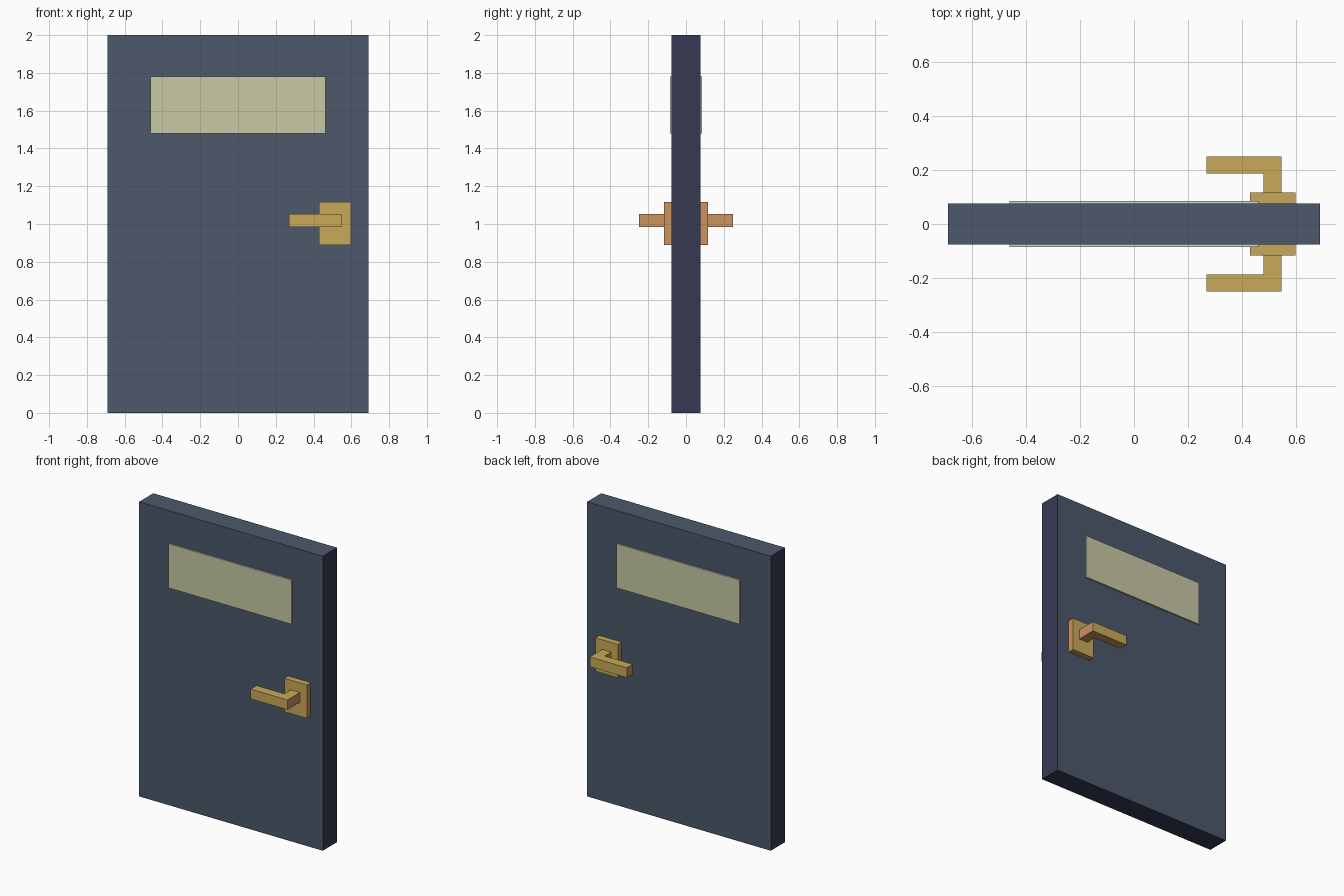
import bpy
import bmesh

if "Cube" in bpy.data.objects:
    bpy.data.objects.remove(bpy.data.objects["Cube"])


def make_material(name, rgb):
    """Flat colour from 0-255 sRGB values."""
    def lin(c):
        c /= 255
        return c / 12.92 if c <= 0.04045 else ((c + 0.055) / 1.055) ** 2.4
    mat = bpy.data.materials.new(name)
    mat.diffuse_color = (*[lin(c) for c in rgb], 1)
    mat.use_nodes = True
    mat.node_tree.nodes["Principled BSDF"].inputs["Base Color"].default_value = mat.diffuse_color
    return mat


slate = make_material("slate_blue", (76, 88, 107))
slate_edge = make_material("dark_slate_edge", (54, 58, 84))
gold = make_material("gold", (200, 170, 90))
gold_edge = make_material("copper_edge", (203, 147, 96))
glass = make_material("pale_glass", (200, 202, 164))
glass_edge = make_material("grey_glass_edge", (208, 214, 206))


def prism(name, outline, z0, z1, mats, is_edge, mirrored=False):
    """Extrude an xy outline from z0 to z1; edge faces get the second material."""
    bm = bmesh.new()
    base = bm.faces.new([bm.verts.new((x, y, z0)) for x, y in outline])
    grown = bmesh.ops.extrude_face_region(bm, geom=[base])["geom"]
    top = [g for g in grown if isinstance(g, bmesh.types.BMVert)]
    bmesh.ops.translate(bm, verts=top, vec=(0, 0, z1 - z0))
    bmesh.ops.recalc_face_normals(bm, faces=bm.faces)
    for f in bm.faces:
        f.normal_update()
        f.material_index = 1 if is_edge(f.normal) else 0
    mesh = bpy.data.meshes.new(name)
    bm.to_mesh(mesh)
    bm.free()
    for m in mats:
        mesh.materials.append(m)
    obj = bpy.data.objects.new(name, mesh)
    bpy.context.collection.objects.link(obj)
    if mirrored:
        mod = obj.modifiers.new("other_face", 'MIRROR')
        mod.use_axis = (False, True, False)
        mod.use_mirror_merge = False
    return obj


def rect(x0, x1, y0, y1):
    return [(x0, y0), (x1, y0), (x1, y1), (x0, y1)]


def side_or_bottom(n):
    return abs(n.x) > 0.5 or n.z < -0.5


def not_facing(n):
    return abs(n.y) < 0.5


T = 0.076  # half thickness of the door

# Door slab
prism("door_panel", rect(-0.69, 0.69, -T, T), 0, 2, (slate, slate_edge), side_or_bottom)

# Window panes standing slightly proud of both faces
prism("window_pane", rect(-0.463, 0.463, -T - 0.0095, -T), 1.48, 1.78,
      (glass, glass_edge), not_facing, True)

# Handle backplates
prism("handle_plate", rect(0.43, 0.599, -0.117, -T), 0.89, 1.117,
      (gold, gold_edge), side_or_bottom, True)

# L-shaped lever handles
lever = [(0.48, -0.117), (0.48, -0.187), (0.27, -0.187),
         (0.27, -0.25), (0.547, -0.25), (0.547, -0.117)]
prism("lever_handle", lever, 0.985, 1.052, (gold, gold_edge), side_or_bottom, True)
